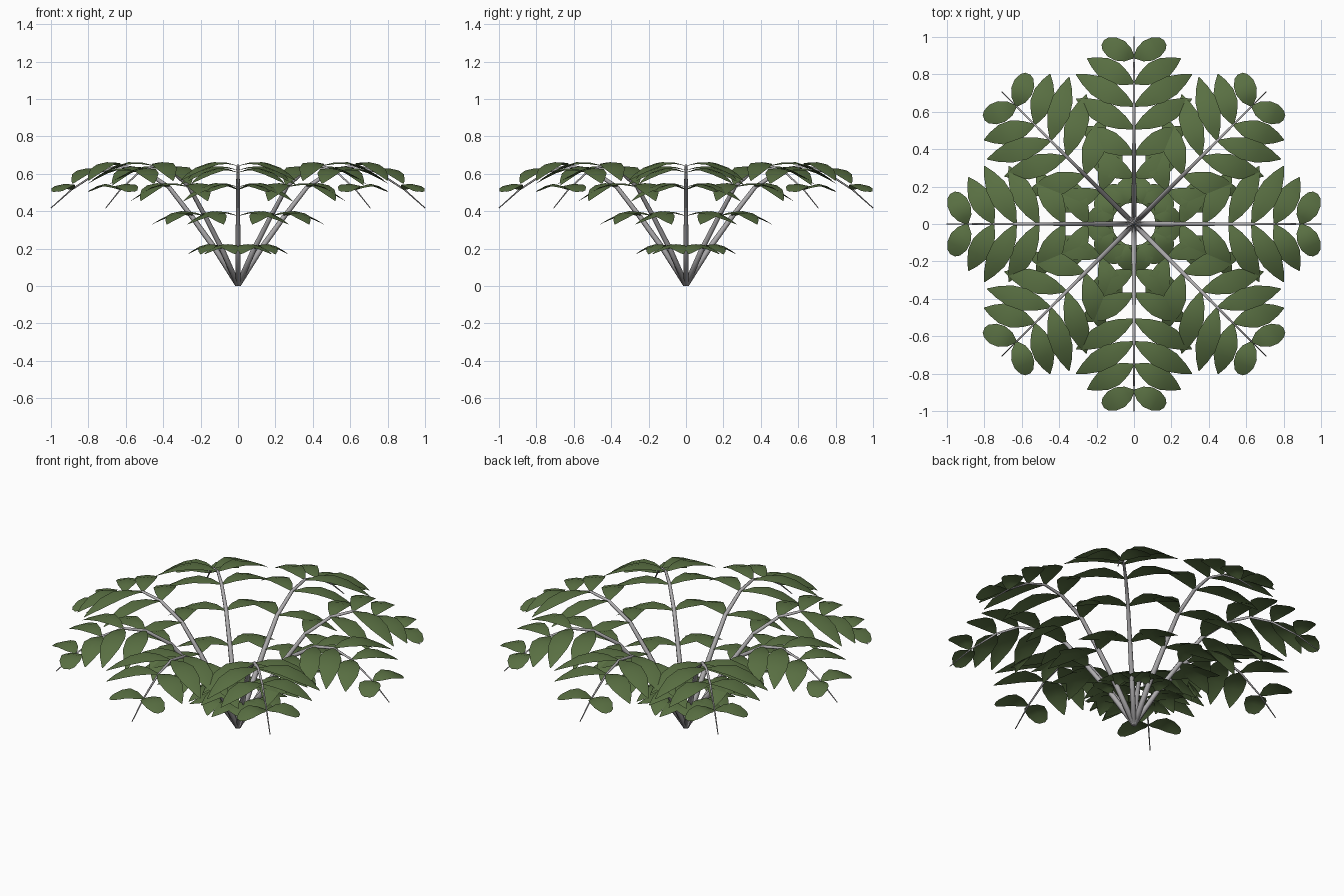
import bpy, bmesh, math
from mathutils import Vector

if "Cube" in bpy.data.objects:
    bpy.data.objects.remove(bpy.data.objects["Cube"])

FRONDS = 8
SIDES = 6


def material(name, rgb):
    m = bpy.data.materials.new(name)
    m.diffuse_color = (*rgb, 1)
    m.use_nodes = True
    m.node_tree.nodes["Principled BSDF"].inputs["Base Color"].default_value = m.diffuse_color
    return m


leaf_green = material("leaf green", (0.10, 0.16, 0.055))
stem_grey = material("stem grey", (0.42, 0.41, 0.42))

# Arching stem path as (outward distance, height)
PATH = [(0, 0), (0.12, 0.195), (0.25, 0.375), (0.37, 0.53), (0.51, 0.62),
        (0.63, 0.643), (0.75, 0.607), (0.89, 0.515), (1.0, 0.417)]

# Leaflet tips as (outward, sideways, drop), half width; one for each inner path point
LEAVES = [((0.20, 0.18, 0.025), 0.050), ((0.38, 0.27, 0.045), 0.060),
          ((0.52, 0.29, 0.075), 0.060), ((0.67, 0.31, 0.08), 0.060),
          ((0.80, 0.31, 0.08), 0.060), ((0.885, 0.25, 0.06), 0.060),
          ((0.97, 0.167, 0.01), 0.058)]

# Leaflet outline as (fraction of length, fraction of half width)
OUTLINE = [(0, 0.08), (0.2, 0.65), (0.42, 1.0), (0.65, 0.92), (0.85, 0.5), (1, 0.04)]
BLUNT = [(0, 0.1), (0.2, 0.7), (0.45, 1.0), (0.7, 0.97), (0.92, 0.62), (1, 0.25)]


def to_mesh(bm, name, mat):
    bmesh.ops.recalc_face_normals(bm, faces=bm.faces) if name == "stem" else None
    for f in bm.faces:
        f.smooth = True
    me = bpy.data.meshes.new(name)
    bm.to_mesh(me)
    bm.free()
    me.materials.append(mat)
    return me


def stem_mesh():
    bm = bmesh.new()
    rings = []
    for i, (r, z) in enumerate(PATH):
        a, b = PATH[max(i - 1, 0)], PATH[min(i + 1, len(PATH) - 1)]
        t = Vector((b[0] - a[0], 0, b[1] - a[1])).normalized()
        n = Vector((-t.z, 0, t.x))
        rad = 0.017 - 0.0145 * i / (len(PATH) - 1)
        ring = []
        for k in range(SIDES):
            ang = math.tau * k / SIDES
            p = Vector((r, 0, z)) + rad * (math.cos(ang) * n + math.sin(ang) * Vector((0, 1, 0)))
            p.z = max(p.z, 0)
            ring.append(bm.verts.new(p))
        rings.append(ring)
    for a, b in zip(rings, rings[1:]):
        for k in range(SIDES):
            j = (k + 1) % SIDES
            bm.faces.new((a[k], a[j], b[j], b[k]))
    bm.faces.new(rings[0])
    bm.faces.new(rings[-1])
    return to_mesh(bm, "stem", stem_grey)


def add_leaf(bm, base, tip, drop, half, side, outline):
    start = Vector((base[0], 0, base[1]))
    run = Vector((tip[0] - base[0], tip[1] * side, 0))
    across = Vector((run.y, -run.x, 0)).normalized() * side  # points outward
    rows = []
    for t, w in outline:
        # rises a little from the stem, then bends down to the tip
        z = 0.10 * t * (1 - t) + 0.016 * math.sin(math.pi * t) ** 2 * (1 - t) - drop * t ** 2
        mid = start + run * t + Vector((0, 0, z))
        rows.append([bm.verts.new(mid + across * half * w * s - Vector((0, 0, d * w)))
                     for s, d in ((-1, 0.005), (0, 0), (1, 0.012))])
    for a, b in zip(rows, rows[1:]):
        for k in range(2):
            f = bm.faces.new((a[k], a[k + 1], b[k + 1], b[k]))
            f.normal_update()
            if f.normal.z < 0:
                f.normal_flip()


def leaflets_mesh():
    bm = bmesh.new()
    for i, ((out, lat, drop), half) in enumerate(LEAVES):
        shape = BLUNT if i == len(LEAVES) - 1 else OUTLINE
        for side in (1, -1):
            add_leaf(bm, PATH[i + 1], (out, lat), drop, half, side, shape)
    return to_mesh(bm, "leaflets", leaf_green)


# Fronds repeated around the centre
parts = {"stem": stem_mesh(), "leaflets": leaflets_mesh()}
for i in range(FRONDS):
    for name, me in parts.items():
        ob = bpy.data.objects.new(f"{name}_{i + 1}", me)
        ob.rotation_euler.z = math.tau * i / FRONDS
        bpy.context.collection.objects.link(ob)
